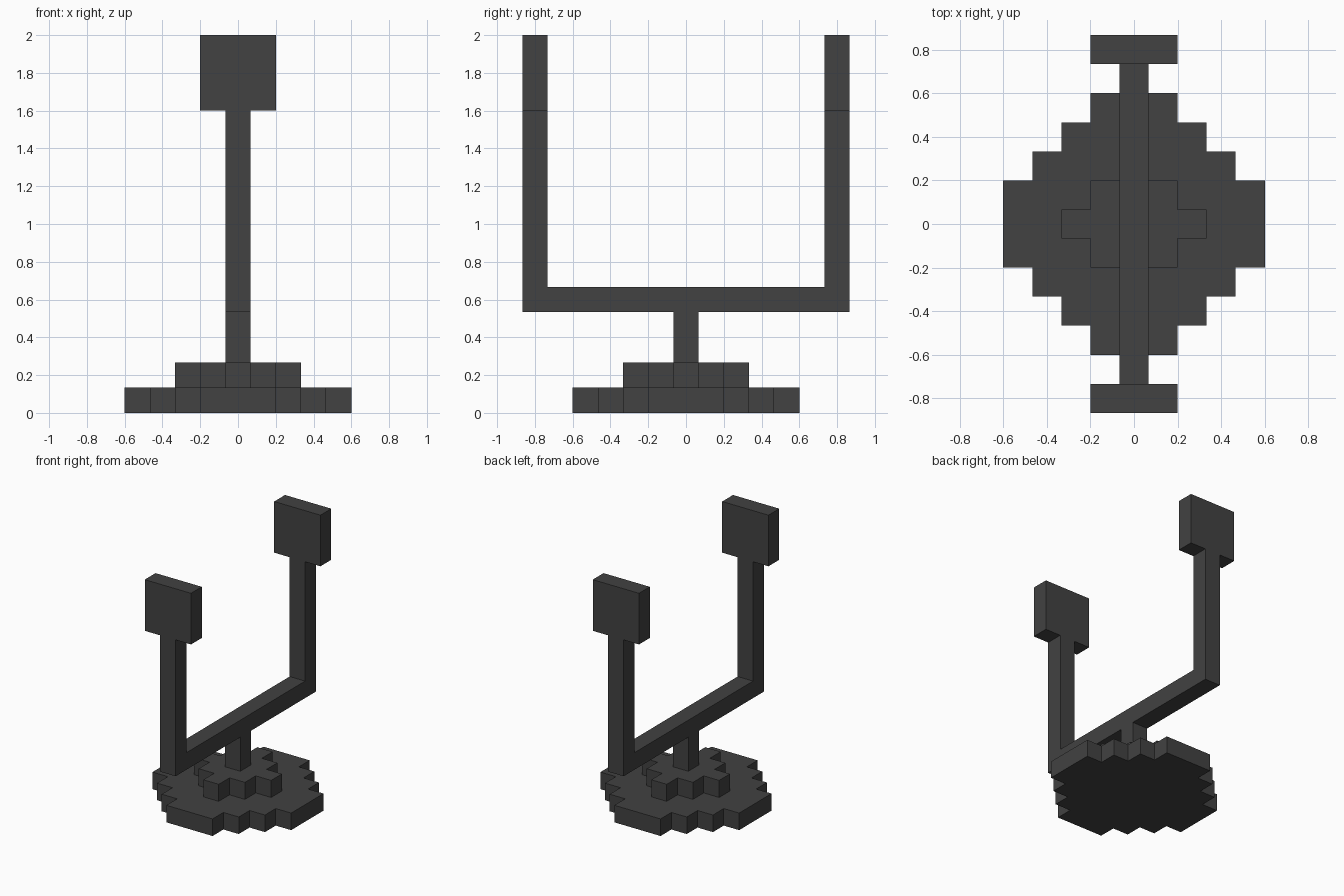
import bpy
import bmesh
from mathutils import Vector

UNIT = 2 / 15  # edge of one block

cube = bpy.data.objects.get("Cube")
if cube:
    bpy.data.objects.remove(cube, do_unlink=True)

charcoal = bpy.data.materials.new("charcoal")
charcoal.use_nodes = True
color = (0.054, 0.054, 0.054, 1)
charcoal.diffuse_color = color
charcoal.node_tree.nodes["Principled BSDF"].inputs["Base Color"].default_value = color


def prism(name, outline, direction):
    """Extrude a flat outline, given in blocks, along a direction."""
    bm = bmesh.new()
    face = bm.faces.new([bm.verts.new(Vector(p) * UNIT) for p in outline])
    side = bmesh.ops.extrude_face_region(bm, geom=[face], use_keep_orig=True)
    moved = [v for v in side["geom"] if isinstance(v, bmesh.types.BMVert)]
    bmesh.ops.translate(bm, verts=moved, vec=Vector(direction) * UNIT)
    bmesh.ops.recalc_face_normals(bm, faces=bm.faces)
    mesh = bpy.data.meshes.new(name)
    bm.to_mesh(mesh)
    bm.free()
    mesh.materials.append(charcoal)
    obj = bpy.data.objects.new(name, mesh)
    bpy.context.collection.objects.link(obj)
    return obj


def box(name, half_x, y0, y1, z0, z1):
    corners = [(-half_x, y0, z0), (half_x, y0, z0), (half_x, y1, z0), (-half_x, y1, z0)]
    return prism(name, corners, (0, 0, z1 - z0))


def stepped_disc(name, reach, step_count, z):
    """Blocky disc: one stepped quarter turned four times."""
    quarter = []
    for i in range(step_count):
        x, y = reach - i, reach - step_count + 1 + i
        quarter.append((x, y))
        if i < step_count - 1:
            quarter.append((x - 1, y))
    outline = []
    for _ in range(4):
        outline += [(x, y, z) for x, y in quarter]
        quarter = [(-y, x) for x, y in quarter]
    return prism(name, outline, (0, 0, 1))


# Foot: two blocky tiers and a short post
stepped_disc("base_plate", 4.5, 4, 0)
stepped_disc("base_tier", 2.5, 3, 1)
box("post", 0.5, -0.5, 0.5, 2, 4)

# U-shaped fork
half = [(6.5, 4), (6.5, 12), (5.5, 12), (5.5, 5)]
profile = half + [(-y, z) for y, z in reversed(half)]
prism("fork", [(-0.5, y, z) for y, z in profile], (1, 0, 0))

# Square pads on the fork tips
for name, y in (("front_pad", -6), ("back_pad", 6)):
    box(name, 1.5, y - 0.5, y + 0.5, 12, 15)
